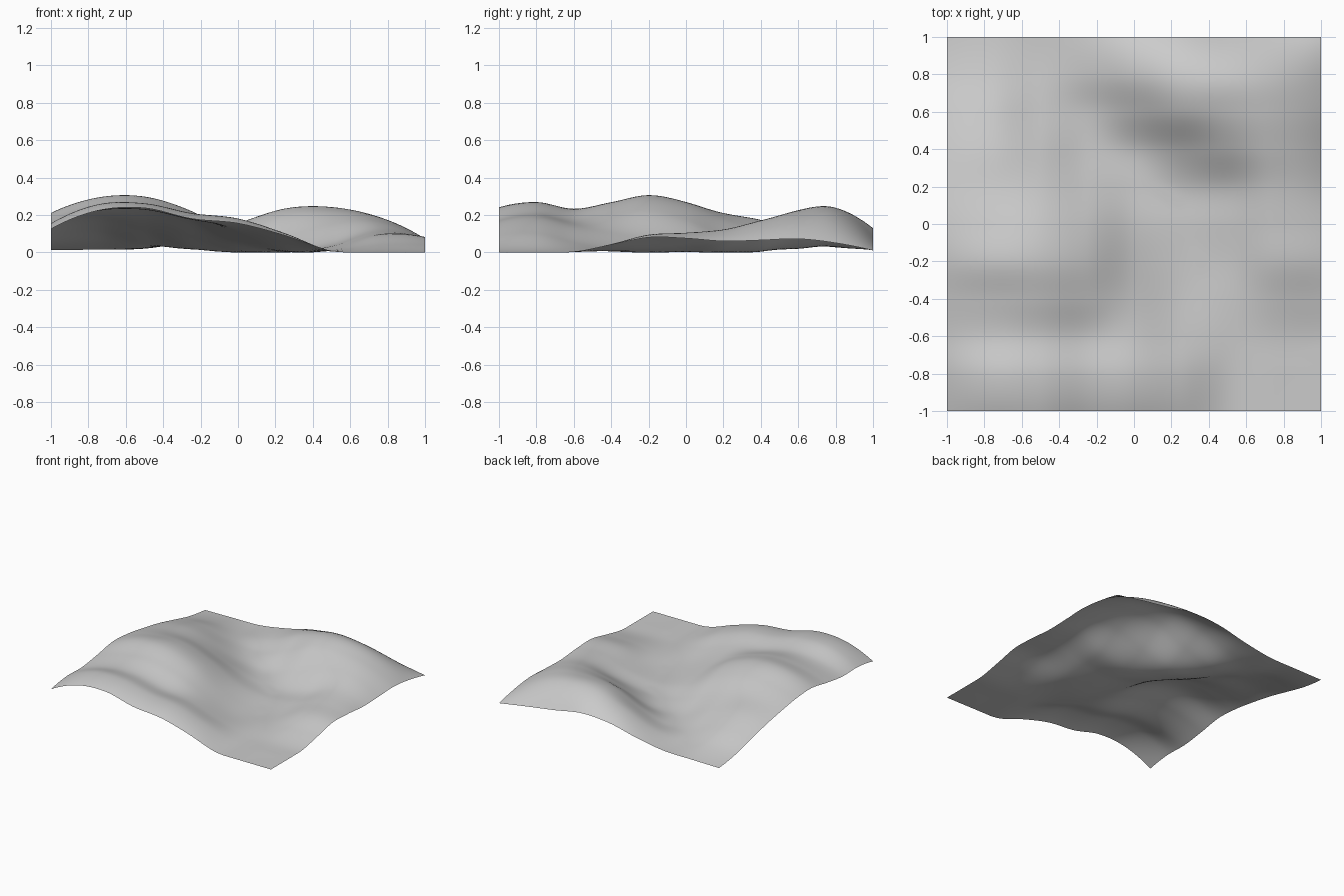
import bpy

# Control heights in hundredths: rows run front to back, columns left to right
CONTROL = [
    "12.5 22.3 23.7 18 15.5 9 0.8 0 0",
    "15.4 25.6 26.2 21 18 10 0.8 0.2 0",
    "15.2 22.2 22.8 17.5 13.5 5.5 0.5 0.5 0.3",
    "17.8 25 26.5 20.5 10.5 2 0.7 4 4",
    "21 29.3 29.8 22 8 0.5 1.2 8.7 8",
    "20 26 26 17.5 5 0.3 3 10.2 7.5",
    "17 21 18 8.8 0.8 0.5 5.2 12.2 6",
    "13.3 17.3 11.5 2.5 0.7 8 15 16.5 6.5",
    "8.5 11.5 5.5 2 9 20 22.5 19 7.2",
    "3.8 5 2.7 5.8 15.5 23 23 17 5",
    "1.2 1.5 2 6 11.5 12.8 8.7 5 1",
]
HEIGHTS = [[float(v) / 100 for v in row.split()] for row in CONTROL]
CELLS = 80


def smooth_sample(values, t):
    """Catmull-Rom curve through evenly spaced values, t in 0..1."""
    n = len(values) - 1
    i = min(int(t * n), n - 1)
    f = t * n - i
    b, c = values[i], values[i + 1]
    # continue the curvature past both ends
    a = values[i - 1] if i > 0 else 3 * b - 3 * c + values[i + 2]
    d = values[i + 2] if i + 2 <= n else 3 * c - 3 * b + a
    return b + 0.5 * f * (c - a + f * (2*a - 5*b + 4*c - d + f * (3*(b - c) + d - a)))


def height(x, y):
    rows = [smooth_sample(r, (x + 1) / 2) for r in HEIGHTS]
    return max(0.0, smooth_sample(rows, (y + 1) / 2))


# Rolling ground sheet: a fine grid raised by the height field
bpy.ops.mesh.primitive_grid_add(x_subdivisions=CELLS, y_subdivisions=CELLS, size=2)
ground = bpy.context.object
ground.name = "hilly_ground"
for v in ground.data.vertices:
    v.co.z = height(v.co.x, v.co.y)
bpy.ops.object.shade_smooth()
